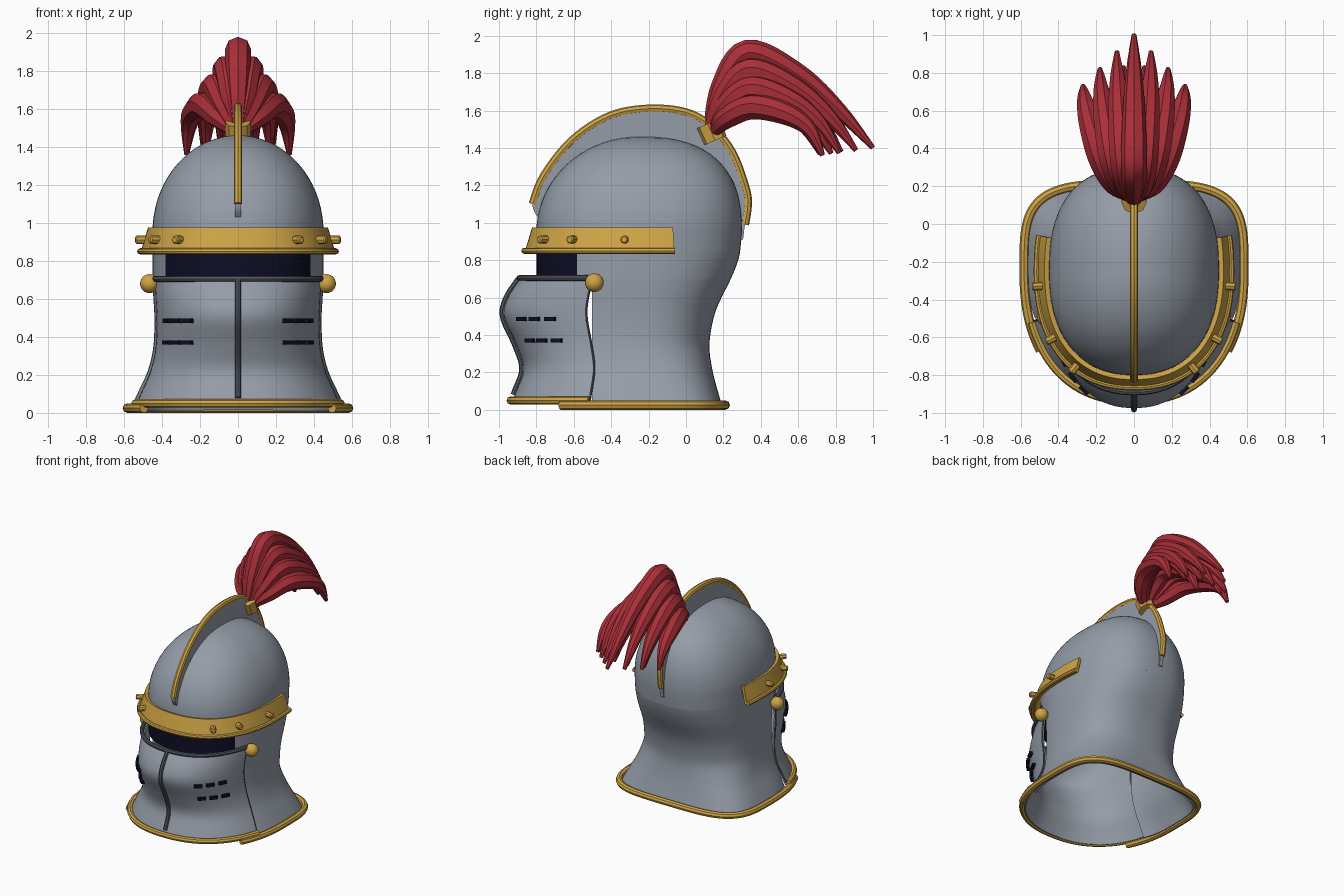
import bpy, bmesh, math
from mathutils import Vector

cube = bpy.data.objects.get("Cube")
if cube:
    bpy.data.objects.remove(cube, do_unlink=True)


def material(name, rgb):
    m = bpy.data.materials.new(name)
    m.use_nodes = True
    m.diffuse_color = (*rgb, 1)
    m.node_tree.nodes["Principled BSDF"].inputs["Base Color"].default_value = (*rgb, 1)
    return m


STEEL = material("steel", (0.30, 0.335, 0.39))
DARK_STEEL = material("dark steel", (0.085, 0.095, 0.12))
GOLD = material("gold", (0.62, 0.37, 0.06))
RED = material("plume red", (0.40, 0.028, 0.04))
NAVY = material("dark navy", (0.004, 0.004, 0.018))


# ---------- helpers ----------
def catmull(pts, steps=6):
    """Smooth list of tuples passing through the given tuples."""
    out = []
    for i in range(len(pts) - 1):
        quad = [pts[max(0, min(len(pts) - 1, i + k))] for k in (-1, 0, 1, 2)]
        for s in range(steps):
            t = s / steps
            out.append(tuple(
                b + 0.5 * t * (c - a + t * (2 * a - 5 * b + 4 * c - d + t * (3 * (b - c) + d - a)))
                for a, b, c, d in zip(*quad)))
    return out + [tuple(pts[-1])]


def span(a, b, n):
    return [a + (b - a) * i / n for i in range(n + 1)]


def finish(obj, mat, thickness=0, offset=-1):
    obj.data.materials.clear()
    obj.data.materials.append(mat)
    bpy.ops.object.select_all(action='DESELECT')
    obj.select_set(True)
    bpy.context.view_layer.objects.active = obj
    if thickness:
        mod = obj.modifiers.new("thickness", 'SOLIDIFY')
        mod.thickness, mod.offset = thickness, offset
        bpy.ops.object.modifier_apply(modifier=mod.name)
    bpy.ops.object.shade_smooth_by_angle(angle=math.radians(40))
    return obj


def sheet(name, rows, mat, thickness=0, offset=-1):
    """Surface from equal rows of points."""
    bm = bmesh.new()
    grid = [[bm.verts.new(p) for p in row] for row in rows]
    for low, high in zip(grid, grid[1:]):
        for j in range(len(low) - 1):
            bm.faces.new((low[j], low[j + 1], high[j + 1], high[j]))
    bmesh.ops.remove_doubles(bm, verts=bm.verts, dist=0.0004)
    me = bpy.data.meshes.new(name)
    bm.to_mesh(me)
    bm.free()
    obj = bpy.data.objects.new(name, me)
    bpy.context.collection.objects.link(obj)
    return finish(obj, mat, thickness, offset)


def tube(name, pts, radius, mat, radii=None):
    cu = bpy.data.curves.new(name, 'CURVE')
    cu.dimensions, cu.bevel_depth = '3D', radius
    cu.bevel_resolution, cu.use_fill_caps = 2, True
    sp = cu.splines.new('POLY')
    sp.points.add(len(pts) - 1)
    for i, p in enumerate(pts):
        sp.points[i].co = (*p, 1)
        sp.points[i].radius = radii[i] if radii else 1
    obj = bpy.data.objects.new(name, cu)
    bpy.context.collection.objects.link(obj)
    bpy.ops.object.select_all(action='DESELECT')
    obj.select_set(True)
    bpy.context.view_layer.objects.active = obj
    bpy.ops.object.convert(target='MESH')
    return finish(bpy.context.object, mat)


# ---------- helmet cross-sections ----------
# height, visor front, back, half width
PROFILE = catmull([
    (0.0, -0.94, 0.20, 0.575), (0.1, -0.90, 0.17, 0.53), (0.22, -0.86, 0.14, 0.475),
    (0.35, -0.90, 0.125, 0.445), (0.5, -0.965, 0.15, 0.44), (0.6, -0.945, 0.19, 0.445),
    (0.7, -0.88, 0.24, 0.45), (0.82, -0.80, 0.285, 0.45), (0.95, -0.79, 0.30, 0.45)])
CENTRE, BROW, DOME = -0.25, 0.95, 0.51


def outline(z, deg, off=0.0, visor=False):
    """Point on the helmet wall; 0 degrees is the front, 90 the left side."""
    zz = min(z, BROW)
    k = next(i for i in range(1, len(PROFILE)) if PROFILE[i][0] >= zz - 1e-6)
    lo, hi = PROFILE[k - 1], PROFILE[k]
    f = (zz - lo[0]) / (hi[0] - lo[0])
    _, front, back, w = [a + (b - a) * f for a, b in zip(lo, hi)]
    if not visor:
        front = -0.80
    t = min(1, max(0, (z - BROW) / DOME))
    ell, full = math.sqrt(1 - t * t), (1 - t ** 2.5) ** 0.4
    c, s = math.cos(math.radians(deg)), math.sin(math.radians(deg))
    n = 2.3 if c > 0 else 2.45 + 1.5 * max(0, 1 - z / 0.35)
    depth = (CENTRE - front) * ell if c > 0 else (back - CENTRE) * full
    x = math.copysign((w * ell + off) * abs(s) ** (2 / n), s)
    y = CENTRE - math.copysign((depth + off) * abs(c) ** (2 / n), c)
    return Vector((x, y, z))


def wall(name, zs, degs, mat, off=0.0, visor=False, thickness=0.02):
    return sheet(name, [[outline(z, a, off, visor) for a in degs] for z in zs], mat, thickness)


def band_path(z, degs, off, visor=False):
    return [outline(z, a, off, visor) for a in degs]


# ---------- steel shell ----------
dome_z = [0.84] + [BROW + DOME * math.sin(math.radians(a)) for a in span(0, 90, 18)]
wall("skull", dome_z, span(0, 360, 96), STEEL)
wall("neck_guard", span(0.02, 0.70, 20), span(66, 294, 72), STEEL)
wall("temple_guard", span(0.70, 0.84, 4), span(56, 304, 76), STEEL)
wall("visor", span(0.04, 0.70, 24), span(-70, 70, 48), STEEL, 0.008, True)
wall("eye_slit", span(0.67, 0.85, 3), span(-57, 57, 40), NAVY, -0.002)

# ---------- visor fittings ----------
tube("visor_rim", band_path(0.705, span(-70, 70, 48), 0.014, True), 0.016, DARK_STEEL)
tube("visor_ridge", [outline(z, 0, 0.015, True) for z in span(0.08, 0.70, 20)], 0.016, DARK_STEEL)
for side, sign in (("left", 1), ("right", -1)):
    tube(side + "_visor_seam",
         [outline(z, sign * 70, 0.004, True) for z in span(0.05, 0.66, 16)], 0.007, DARK_STEEL)
    bpy.ops.mesh.primitive_uv_sphere_add(segments=20, ring_count=12, radius=0.05,
                                         location=(sign * 0.465, -0.49, 0.68))
    bpy.context.object.name = side + "_hinge"
    finish(bpy.context.object, GOLD)

    # breathing slots
    for z in (0.37, 0.485):
        for deg in (32, 42, 52):
            p = outline(z, sign * deg, 0.012, True)
            d = outline(z, sign * deg + 2, 0.012, True) - outline(z, sign * deg - 2, 0.012, True)
            bpy.ops.mesh.primitive_cube_add(size=1, location=p,
                                            rotation=(0, 0, math.atan2(d.y, d.x)))
            slot = bpy.context.object
            slot.name, slot.scale = side + "_breath_slot", (0.06, 0.035, 0.022)
            finish(slot, NAVY)

    # brow rivets
    for deg in (35, 57, 84.5):
        p = outline(0.91, sign * deg, 0.055)
        d = outline(0.91, sign * deg + 2, 0.055) - outline(0.91, sign * deg - 2, 0.055)
        out = Vector((d.y, -d.x, 0)).normalized()
        tube(side + "_brow_rivet", [p - out * 0.03, p + out * 0.03, p + out * 0.037],
             0.022, GOLD, [1, 1, 0.7])

# ---------- gold trim ----------
brow = span(-104, 104, 72)
sheet("brow_band", [band_path(0.845, brow, 0.062), band_path(0.975, brow, 0.024)], GOLD, 0.025)
tube("brow_lip", band_path(0.85, brow, 0.065), 0.016, GOLD)
tube("front_base_trim", band_path(0.05, span(-70, 70, 56), 0.018, True), 0.022, GOLD)
tube("back_base_trim", band_path(0.025, span(56, 304, 96), 0.018, True), 0.025, GOLD)

# ---------- comb ----------
crest = [(-0.82, 1.1), (-0.76, 1.25), (-0.61, 1.44), (-0.41, 1.57), (-0.2, 1.61), (0, 1.59),
         (0.14, 1.51), (0.25, 1.37), (0.32, 1.18), (0.33, 1.09), (0.315, 0.99)]
tube("comb_edge", [(0, y, z) for y, z in catmull(crest)], 0.022, GOLD)
blade = catmull([(-0.785, 1.02)] + crest + [(0.305, 0.91)])
sheet("comb", [[(0, CENTRE + (y - CENTRE) * k, 1 + (z - 1) * k) for y, z in blade]
               for k in (0.66, 1)], STEEL, 0.03, 0)

# ---------- plume ----------
tube("plume_holder", [(0, 0.155, 1.44), (0, 0.115, 1.53)], 0.067, GOLD)
HIGH = [(0.125, 1.50), (0.19, 1.72), (0.33, 1.91), (0.6, 1.79), (0.82, 1.60), (1.0, 1.40)]
LOW = [(0.15, 1.49), (0.22, 1.56), (0.36, 1.62), (0.54, 1.58), (0.66, 1.50), (0.73, 1.36)]
SPREAD = (0.03, 0.11, 0.18, 0.235, 0.26, 0.27)
WIDTH = (0.5, 0.9, 1.05, 0.9, 0.62, 0.2)


def feather(name, side, drop, reach):
    """side fans it out, drop lowers it, reach scales its length."""
    pts = []
    for (y0, z0), (y1, z1), x, r in zip(HIGH, LOW, SPREAD, WIDTH):
        y = y0 + (y1 - y0) * drop
        pts.append((side * x, 0.13 + (y - 0.13) * reach, z0 + (z1 - z0) * drop, r))
    path = catmull(pts)
    tube(name, [p[:3] for p in path], 0.066, RED, [p[3] for p in path])


for i in range(-3, 4):
    feather("outer_feather", i / 3, abs(i) / 3, 1)
for i in (-1.5, -0.5, 0.5, 1.5):
    feather("inner_feather", i / 2.4, 0.45 + abs(i) / 5, 0.97)
feather("under_feather", 0, 0.8, 0.9)
